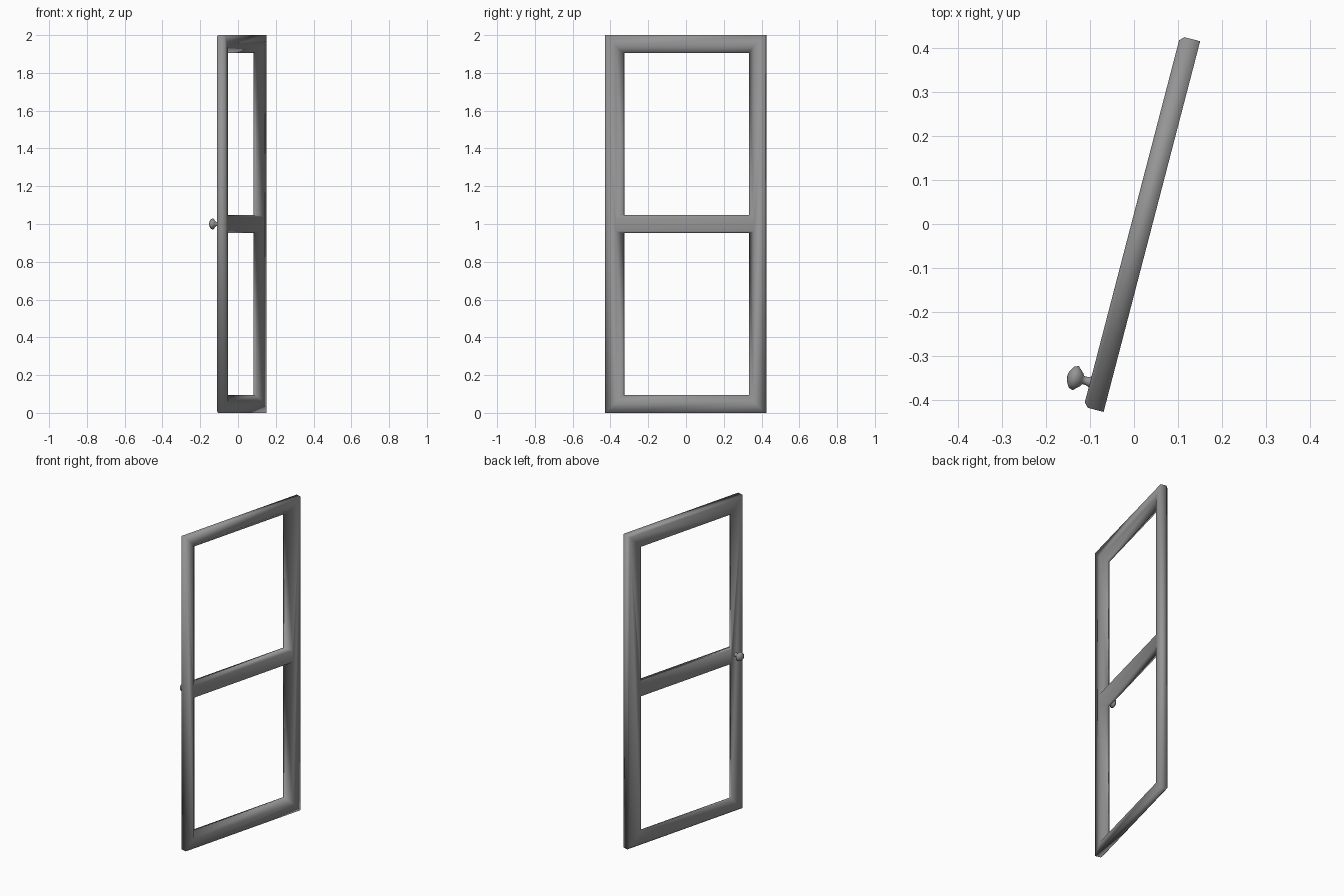
import bpy, bmesh, math
from mathutils import Matrix, Vector

cube = bpy.data.objects.get("Cube")
if cube:
    bpy.data.objects.remove(cube)

metal = bpy.data.materials.new("grey metal")
metal.use_nodes = True
GREY = (0.30, 0.30, 0.30, 1)
metal.diffuse_color = GREY
metal.node_tree.nodes["Principled BSDF"].inputs["Base Color"].default_value = GREY

# Door placement: local x is thickness, local y runs along the door width
PLACE = Matrix.Translation((0.018, 0, 0)) @ Matrix.Rotation(math.radians(-14.6), 4, 'Z')
HALF_T, HALF_W, HEIGHT = 0.0235, 0.4365, 2.0


def finish(bm, name):
    bmesh.ops.recalc_face_normals(bm, faces=bm.faces)
    bm.transform(PLACE)
    mesh = bpy.data.meshes.new(name)
    bm.to_mesh(mesh)
    bm.free()
    mesh.materials.append(metal)
    mesh.shade_smooth()
    obj = bpy.data.objects.new(name, mesh)
    bpy.context.collection.objects.link(obj)


def rect(bm, x, half, low, high):
    return [bm.verts.new((x, y, z)) for y, z in
            ((-half, low), (half, low), (half, high), (-half, high))]


def bridge(bm, a, b):
    for i in range(4):
        j = (i + 1) % 4
        bm.faces.new((a[i], a[j], b[j], b[i]))


def holes(bm, x, border, mid):
    half = HALF_W - border
    return (rect(bm, x, half, border, 1 - mid),
            rect(bm, x, half, 1 + mid, HEIGHT - border))


def panel(bm, o, low, high):
    # Three rails and two stiles around a pair of openings
    bm.faces.new((o[0], o[1], low[1], low[0]))
    bm.faces.new((low[3], low[2], high[1], high[0]))
    bm.faces.new((high[3], high[2], o[2], o[3]))
    bm.faces.new((o[0], low[0], low[3], high[0], high[3], o[3]))
    bm.faces.new((o[1], o[2], high[2], high[1], low[2], low[1]))


# Door frame with bevelled openings on one side and a chamfered rim on the other
bm = bmesh.new()
c = 0.01
front = rect(bm, HALF_T, HALF_W, 0, HEIGHT)
rim = rect(bm, -HALF_T + c, HALF_W, 0, HEIGHT)
back = rect(bm, -HALF_T, HALF_W - c, c, HEIGHT - c)
front_holes = holes(bm, HALF_T, 0.06, 0.038)
lip_holes = holes(bm, -0.01, 0.094, 0.048)
back_holes = holes(bm, -HALF_T, 0.094, 0.048)
panel(bm, front, *front_holes)
panel(bm, back, *back_holes)
bridge(bm, front, rim)
bridge(bm, rim, back)
for f, l, b in zip(front_holes, lip_holes, back_holes):
    bridge(bm, f, l)
    bridge(bm, l, b)
finish(bm, "door_frame")

# Turned door knob
bm = bmesh.new()
profile = [(0.013, 0), (0.010, 0.008), (0.010, 0.016), (0.016, 0.020),
           (0.030, 0.034), (0.026, 0.044), (0.012, 0.052), (0, 0.054)]
base = Vector((-HALF_T, -0.378, 1.0))
verts = [bm.verts.new(base + Vector((-d, 0, r))) for r, d in profile]
edges = [bm.edges.new(pair) for pair in zip(verts, verts[1:])]
bmesh.ops.spin(bm, geom=verts + edges, cent=base, axis=(1, 0, 0),
               angle=math.tau, steps=10, use_merge=True)
bmesh.ops.remove_doubles(bm, verts=bm.verts, dist=0.0005)
finish(bm, "door_knob")
